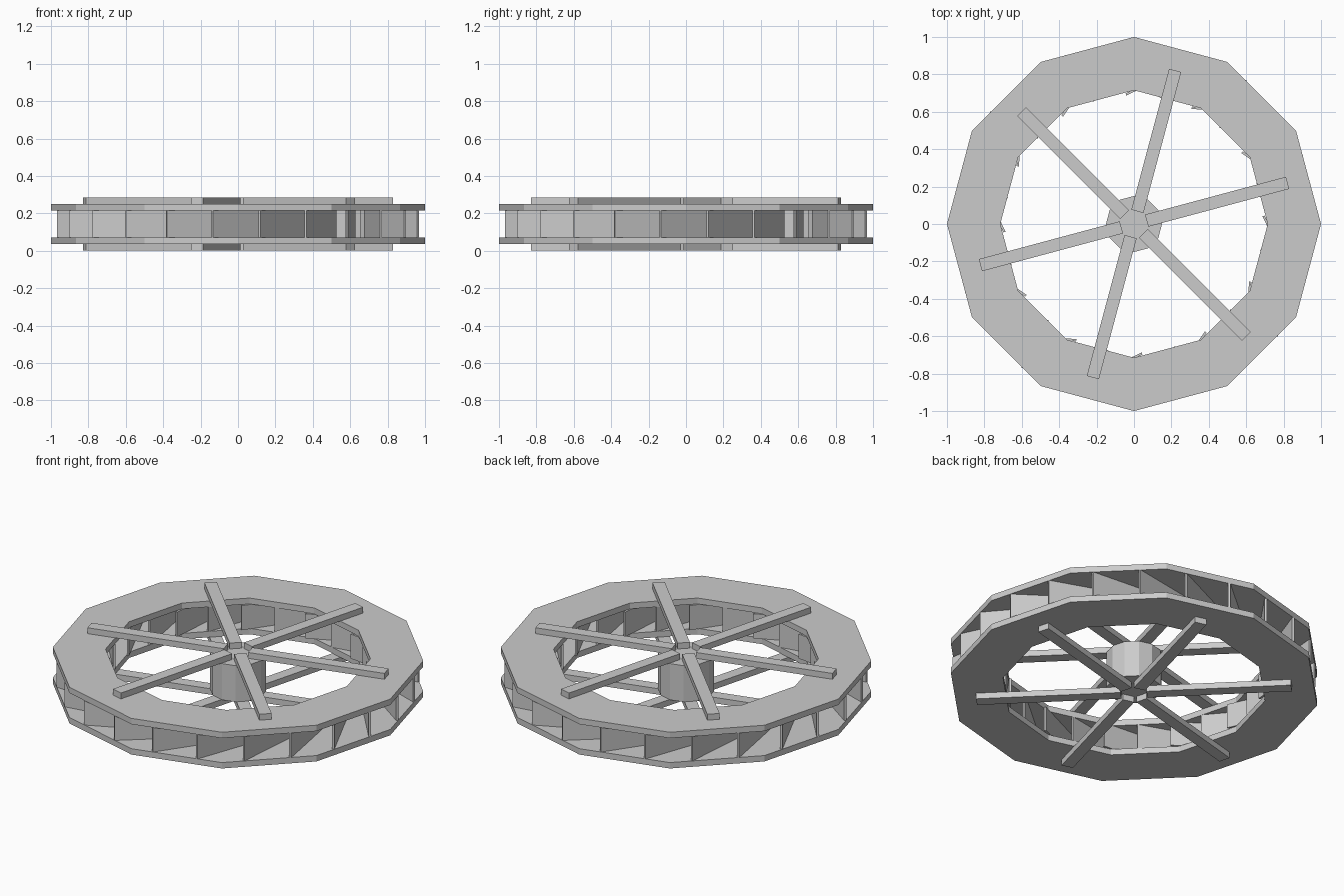
import bpy, bmesh
from math import cos, sin, pi, radians, atan2
from mathutils import Matrix, Vector

cube = bpy.data.objects.get("Cube")
if cube:
    bpy.data.objects.remove(cube, do_unlink=True)

HEIGHT = 0.285          # overall height
PLATE = 0.035           # thickness of rings and spokes
SIDES = 12

grey = bpy.data.materials.new("plain grey")
grey.use_nodes = True
grey.diffuse_color = (0.6, 0.6, 0.6, 1)
grey.node_tree.nodes["Principled BSDF"].inputs["Base Color"].default_value = (0.6, 0.6, 0.6, 1)


def finish(name, bm):
    bmesh.ops.recalc_face_normals(bm, faces=bm.faces)
    mesh = bpy.data.meshes.new(name)
    bm.to_mesh(mesh)
    bm.free()
    mesh.materials.append(grey)
    obj = bpy.data.objects.new(name, mesh)
    bpy.context.collection.objects.link(obj)
    return obj


def polar(radius, degrees):
    return Vector((radius * cos(radians(degrees)), radius * sin(radians(degrees)), 0))


def add_bar(bm, start, end, width, z0, z1):
    """Box running between two points in plan."""
    run = end - start
    place = Matrix.Translation((start + end) / 2 + Vector((0, 0, (z0 + z1) / 2)))
    turn = Matrix.Rotation(atan2(run.y, run.x), 4, 'Z')
    size = Matrix.Diagonal((run.length, width, z1 - z0, 1))
    bmesh.ops.create_cube(bm, size=1, matrix=place @ turn @ size)


def make_ring(name, outer, inner, z0, z1):
    """Flat ring with a rectangular section, swept around the axis."""
    bm = bmesh.new()
    section = [(outer, z0), (outer, z1), (inner, z1), (inner, z0)]
    loops = [[bm.verts.new(polar(r, 360 * i / SIDES) + Vector((0, 0, z)))
              for r, z in section] for i in range(SIDES)]
    for i in range(SIDES):
        a, b = loops[i], loops[(i + 1) % SIDES]
        for j in range(4):
            k = (j + 1) % 4
            bm.faces.new((a[j], b[j], b[k], a[k]))
    return finish(name, bm)


def make_spokes(name, z0):
    bm = bmesh.new()
    for i in range(6):
        angle = 15 + 60 * i
        add_bar(bm, polar(0.07, angle), polar(0.85, angle), 0.067, z0, z0 + PLATE)
    return finish(name, bm)


# Rims and spokes, one set at each end of the wheel
make_spokes("lower_spokes", 0)
make_ring("lower_rim", 1, 0.715, PLATE, 2 * PLATE)
make_ring("upper_rim", 1, 0.715, HEIGHT - 2 * PLATE, HEIGHT - PLATE)
make_spokes("upper_spokes", HEIGHT - PLATE)

# Slanted paddles between the rims
bm = bmesh.new()
for i in range(24):
    angle = 6.8 + 15 * i
    add_bar(bm, polar(0.972, angle), polar(0.694, angle + 26.8), 0.012,
            2 * PLATE, HEIGHT - 2 * PLATE)
finish("paddles", bm)

# Hub drum between the spoke sets
bm = bmesh.new()
bmesh.ops.create_cone(bm, cap_ends=True, segments=SIDES, radius1=0.15, radius2=0.15,
                      depth=HEIGHT - 2 * PLATE,
                      matrix=Matrix.Translation((0, 0, HEIGHT / 2)))
finish("hub", bm)
